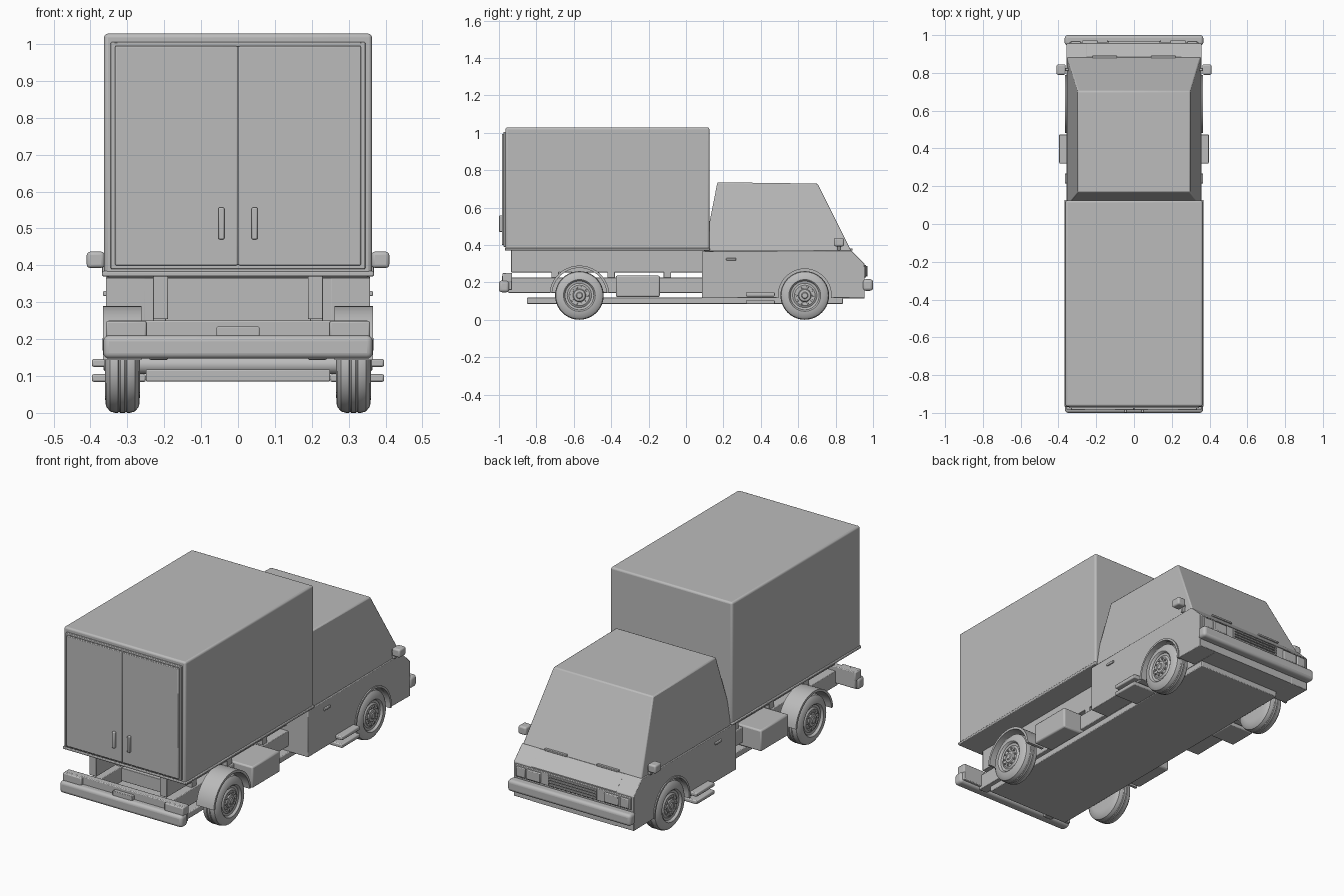
import bpy, bmesh, math
from mathutils import Matrix, Vector

cube = bpy.data.objects.get("Cube")
if cube:
    bpy.data.objects.remove(cube, do_unlink=True)

grey = bpy.data.materials.new("plain grey")
grey.use_nodes = True
COLOUR = (0.5, 0.5, 0.5, 1)
grey.diffuse_color = COLOUR
grey.node_tree.nodes["Principled BSDF"].inputs["Base Color"].default_value = COLOUR


def finish(name, bm, bevel=0.0, segments=2):
    bmesh.ops.recalc_face_normals(bm, faces=bm.faces)
    mesh = bpy.data.meshes.new(name)
    bm.to_mesh(mesh)
    bm.free()
    obj = bpy.data.objects.new(name, mesh)
    bpy.context.collection.objects.link(obj)
    mesh.materials.append(grey)
    if bevel:
        mod = obj.modifiers.new("Bevel", "BEVEL")
        mod.width, mod.segments, mod.limit_method = bevel, segments, "ANGLE"
    bpy.ops.object.select_all(action="DESELECT")
    obj.select_set(True)
    bpy.context.view_layer.objects.active = obj
    bpy.ops.object.shade_smooth_by_angle(angle=math.radians(35))
    return obj


def box(name, x, y, z, bevel=0.004, segments=2):
    """Box from three (low, high) ranges."""
    bm = bmesh.new()
    bmesh.ops.create_cube(bm, size=1)
    for v in bm.verts:
        v.co = [(r[0] + r[1]) / 2 + c * (r[1] - r[0]) for r, c in zip((x, y, z), v.co)]
    return finish(name, bm, bevel, segments)


def pair(name, x, y, z, bevel=0.004, segments=2):
    """The same box on both sides."""
    box("left_" + name, x, y, z, bevel, segments)
    box("right_" + name, (-x[1], -x[0]), y, z, bevel, segments)


def extrude(name, outline, x0, x1, bevel=0.0):
    """Outline of (y, z) points extruded along x."""
    bm = bmesh.new()
    face = bm.faces.new([bm.verts.new((x0, y, z)) for y, z in outline])
    geom = bmesh.ops.extrude_face_region(bm, geom=[face])["geom"]
    bmesh.ops.translate(bm, vec=(x1 - x0, 0, 0),
                        verts=[g for g in geom if isinstance(g, bmesh.types.BMVert)])
    return finish(name, bm, bevel)


def arc(cy, cz, r, a0, a1, n=20):
    angles = [math.radians(a0 + (a1 - a0) * i / n) for i in range(n + 1)]
    return [(cy + r * math.cos(a), cz + r * math.sin(a)) for a in angles]


def lathe(name, profile, centre, side=1, steps=40):
    """Profile of (x, radius) points spun around an axis along x."""
    bm = bmesh.new()
    verts = [bm.verts.new((x * side, 0, r)) for x, r in profile]
    edges = [bm.edges.new(p) for p in zip(verts, verts[1:])]
    bmesh.ops.spin(bm, geom=verts + edges, cent=(0, 0, 0), axis=(1, 0, 0),
                   angle=math.tau, steps=steps, use_duplicate=False)
    bmesh.ops.remove_doubles(bm, verts=bm.verts, dist=0.0005)
    bmesh.ops.translate(bm, vec=centre, verts=bm.verts)
    return finish(name, bm)


REAR, FRONT, HUB = -0.57, 0.635, 0.13

# Cargo box, floor lip and rear doors
box("cargo_box", (-0.363, 0.363), (-0.965, 0.125), (0.375, 1.028), 0.01, 3)
box("cargo_floor_lip", (-0.368, 0.368), (-0.968, 0.127), (0.37, 0.384), 0.004)
for i, (a, b) in enumerate(((-0.345, -0.331), (0.331, 0.345))):
    box(f"door_frame_post_{i}", (a, b), (-0.975, -0.96), (0.39, 1.005), 0.003)
for i, (a, b) in enumerate(((0.39, 0.402), (0.993, 1.005))):
    box(f"door_frame_rail_{i}", (-0.345, 0.345), (-0.975, -0.96), (a, b), 0.003)
pair("cargo_door", (0.001, 0.333), (-0.985, -0.96), (0.4, 0.994), 0.003)
pair("cargo_door_handle", (0.037, 0.053), (-0.999, -0.98), (0.47, 0.557), 0.004)

# Chassis
pair("subframe_rail", (0.19, 0.23), (-0.935, 0.1), (0.254, 0.376), 0.002)
pair("chassis_rail", (0.19, 0.24), (-0.95, 0.3), (0.144, 0.226), 0.003)
for i, y in enumerate((-0.7, -0.4, -0.1)):
    box(f"cross_member_{i}", (-0.2, 0.2), (y - 0.02, y + 0.02), (0.15, 0.22), 0.002)
    pair(f"frame_mount_{i}", (0.195, 0.23), (y - 0.02, y + 0.02), (0.22, 0.26), 0.002)
box("under_plate", (-0.25, 0.25), (-0.85, 0.84), (0.085, 0.118), 0.004)
pair("side_tank", (0.2, 0.35), (-0.375, -0.14), (0.122, 0.236), 0.008)

# Rear bumper, lamps and plate
box("rear_beam", (-0.355, 0.355), (-0.965, -0.93), (0.16, 0.25), 0.004)
box("rear_bumper", (-0.365, 0.365), (-1.0, -0.945), (0.147, 0.21), 0.016, 4)
pair("rear_lamp", (0.248, 0.358), (-0.982, -0.93), (0.2, 0.249), 0.005)
box("rear_plate", (-0.058, 0.058), (-0.985, -0.95), (0.205, 0.234), 0.003)

# Lower cab with wheel openings
lower = [(0.085, 0.115), (0.085, 0.366), (0.885, 0.37), (0.955, 0.3), (0.955, 0.115)]
lower += arc(FRONT, HUB, 0.145, -5, 185)
for name, x0, x1 in (("left_cab_side", 0.25, 0.358), ("right_cab_side", -0.358, -0.25)):
    extrude(name, lower, x0, x1, 0.003)
extrude("cab_centre", lower[:5], -0.252, 0.252)

# Upper cab tapering to the roof
bm = bmesh.new()
bmesh.ops.create_cube(bm, size=2)
for v in bm.verts:
    top, ahead = v.co.z > 0, v.co.y > 0
    y = (0.703 if ahead else 0.168) if top else (0.885 if ahead else 0.095)
    v.co = (v.co.x * (0.297 if top else 0.354), y, (0.728 if ahead else 0.735) if top else 0.366)
finish("upper_cab", bm, 0.006)
pair("wiper", (0.09, 0.22), (0.875, 0.891), (0.37, 0.38), 0.002)

# Cab front
box("front_bumper", (-0.367, 0.367), (0.945, 1.0), (0.155, 0.217), 0.016, 4)
box("front_face_strip", (-0.345, 0.345), (0.95, 0.962), (0.226, 0.294), 0.003)
for z in (0.232, 0.247, 0.262, 0.277):
    box("grille_slat", (-0.14, 0.14), (0.955, 0.97), (z, z + 0.009), 0.002)
pair("grille_side", (0.136, 0.144), (0.955, 0.971), (0.23, 0.288), 0.002)
pair("headlamp", (0.19, 0.275), (0.955, 0.971), (0.233, 0.285), 0.004)
pair("turn_lamp", (0.282, 0.335), (0.955, 0.969), (0.233, 0.285), 0.004)

# Cab side details
pair("mirror", (0.362, 0.41), (0.79, 0.845), (0.393, 0.437), 0.009, 3)
pair("mirror_arm", (0.345, 0.368), (0.81, 0.825), (0.37, 0.415), 0.003)
pair("cab_door_handle", (0.35, 0.366), (0.215, 0.267), (0.317, 0.33), 0.003)
for i, z in enumerate((0.084, 0.125)):
    pair(f"step_{i}", (0.25, 0.396), (0.32, 0.475), (z, z + 0.021), 0.005)

# Wheels, axles, mudguards and arch trims
wheel = [(-0.047, 0.0), (-0.047, 0.085), (-0.045, 0.112), (-0.034, 0.126), (-0.02, 0.13),
         (-0.012, 0.13), (-0.01, 0.127), (-0.006, 0.13), (0.006, 0.13), (0.01, 0.127),
         (0.012, 0.13), (0.02, 0.13), (0.034, 0.126), (0.045, 0.112), (0.048, 0.085),
         (0.044, 0.08), (0.036, 0.077), (0.034, 0.065), (0.04, 0.055), (0.038, 0.035),
         (0.044, 0.031), (0.046, 0.018), (0.05, 0.014), (0.05, 0.0)]
for label, y in (("rear", REAR), ("front", FRONT)):
    lathe(label + "_axle", [(-0.3, 0.0), (-0.3, 0.025), (0.3, 0.025), (0.3, 0.0)], (0, y, HUB), 1, 16)
    for side, s in (("left", 1), ("right", -1)):
        lathe(f"{side}_{label}_wheel", wheel, (s * 0.313, y, HUB), s)
        for i in range(10):
            a = math.tau * i / 10
            bm = bmesh.new()
            bmesh.ops.create_cone(bm, cap_ends=True, segments=8, radius1=0.006, radius2=0.005, depth=0.012,
                                  matrix=Matrix.Translation(Vector((s * 0.353, y + 0.045 * math.cos(a),
                                                                    HUB + 0.045 * math.sin(a))))
                                  @ Matrix.Rotation(math.pi / 2, 4, "Y"))
            finish(f"{side}_{label}_wheel_nut", bm)
        if label == "rear":
            guard = arc(y, HUB, 0.16, 5, 175) + arc(y, HUB, 0.147, 175, 5)
            extrude(f"{side}_mudguard", guard, s * 0.262, s * 0.366)
        else:
            trim = arc(y, HUB, 0.153, -5, 185) + arc(y, HUB, 0.142, 185, -5)
            extrude(f"{side}_arch_trim", trim, s * 0.34, s * 0.364)
